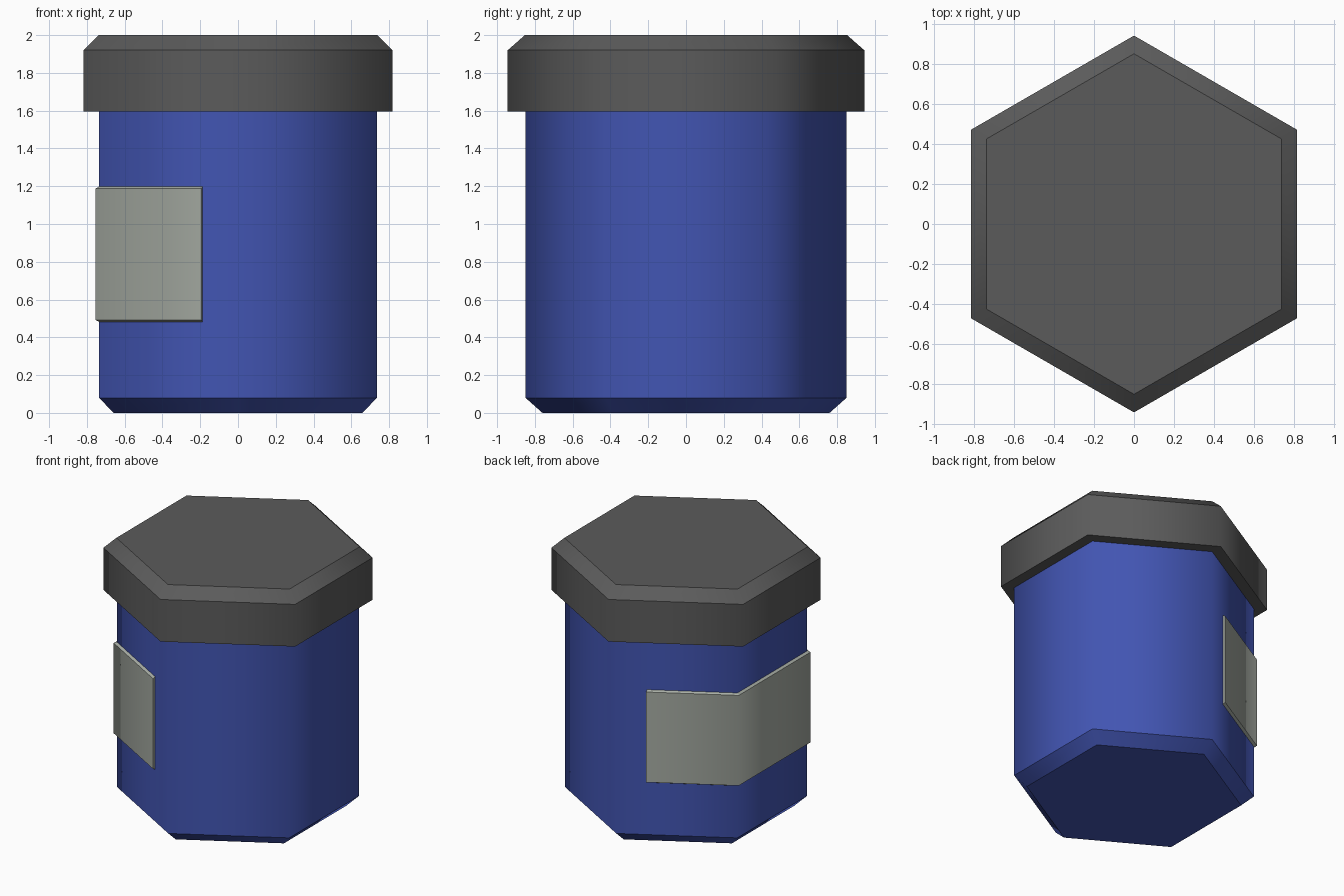
import bpy, bmesh, math
from mathutils import Vector

if "Cube" in bpy.data.objects:
    bpy.data.objects.remove(bpy.data.objects["Cube"])


def material(name, rgb):
    m = bpy.data.materials.new(name)
    m.diffuse_color = (*rgb, 1)
    m.use_nodes = True
    m.node_tree.nodes["Principled BSDF"].inputs["Base Color"].default_value = m.diffuse_color
    return m


def make_object(name, bm, mat):
    # smooth around the sides, sharp at every other edge
    bmesh.ops.recalc_face_normals(bm, faces=bm.faces)
    for f in bm.faces:
        f.smooth = True
    for e in bm.edges:
        a, b = e.verts
        rising = abs(a.co.z - b.co.z) > 0.02
        e.smooth = rising
    me = bpy.data.meshes.new(name)
    bm.to_mesh(me)
    bm.free()
    me.materials.append(mat)
    ob = bpy.data.objects.new(name, me)
    bpy.context.collection.objects.link(ob)
    return ob


def corner(r, deg, z=0):
    a = math.radians(deg)
    return Vector((r * math.cos(a), r * math.sin(a), z))


def hex_stack(name, profile, mat):
    # closed hexagonal solid from (radius, height) rings, points on +-y
    bm = bmesh.new()
    rings = [[bm.verts.new(corner(r, 30 + 60 * i, z)) for i in range(6)] for r, z in profile]
    for lo, hi in zip(rings, rings[1:]):
        for i in range(6):
            j = (i + 1) % 6
            bm.faces.new((lo[i], lo[j], hi[j], hi[i]))
    bm.faces.new(rings[0])
    bm.faces.new(rings[-1])
    return make_object(name, bm, mat)


def wrap_label(name, r_in, r_out, z0, z1, cover, chamfer, mat):
    # plate covering the -x side and part of both neighbouring sides
    def path(r):
        p = [corner(r, d) for d in (270, 210, 150, 90)]
        return [p[1].lerp(p[0], cover), p[1], p[2], p[2].lerp(p[3], cover)]
    bm = bmesh.new()
    up = Vector((0, 0, 1))
    section = [(r_in, z0), (r_out, z0 + chamfer), (r_out, z1 - chamfer), (r_in, z1)]
    cols = [[bm.verts.new(p + up * z) for p in path(r)] for r, z in section]
    for k in range(4):
        a, b = cols[k], cols[(k + 1) % 4]
        for i in range(3):
            bm.faces.new((a[i], a[i + 1], b[i + 1], b[i]))
    for i in (0, 3):
        bm.faces.new([c[i] for c in cols])
    ob = make_object(name, bm, mat)
    # keep the two end caps crisp
    for e in ob.data.edges:
        a, b = (ob.data.vertices[v].co for v in e.vertices)
        if a.x > -0.5 and b.x > -0.5:
            e.use_edge_sharp = True
    return ob


blue = material("blue", (0.054, 0.09, 0.445))
dark_grey = material("dark grey", (0.105, 0.105, 0.105))
pale_grey = material("pale grey", (0.39, 0.42, 0.375))

# container body with chamfered base
hex_stack("container_body", [(0.76, 0), (0.85, 0.08), (0.85, 1.6)], blue)
# lid with chamfered top
hex_stack("lid", [(0.944, 1.595), (0.944, 1.92), (0.853, 2.0)], dark_grey)
# blank label plate
wrap_label("label", 0.845, 0.872, 0.48, 1.2, 0.745, 0.012, pale_grey)
